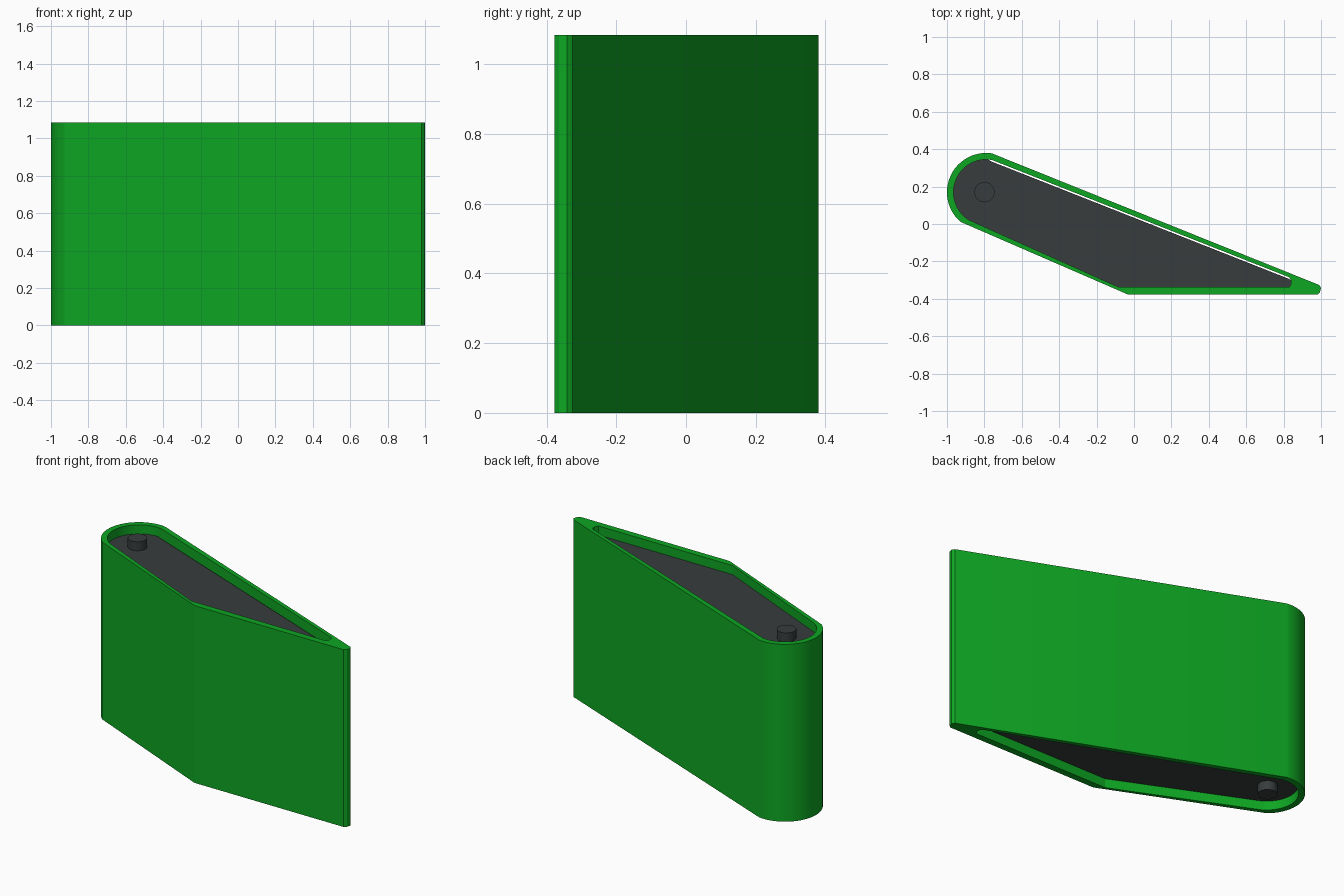
import bpy, bmesh, math

cube = bpy.data.objects.get("Cube")
if cube:
    bpy.data.objects.remove(cube, do_unlink=True)

HEIGHT = 1.085
RECESS = 0.055
CENTRE = (-0.79, 0.17)
ARC_STEPS = 24


def material(name, rgb):
    mat = bpy.data.materials.new(name)
    mat.use_nodes = True
    mat.diffuse_color = (*rgb, 1)
    mat.node_tree.nodes["Principled BSDF"].inputs["Base Color"].default_value = (*rgb, 1)
    return mat


def outline(radius, start, end, tail):
    """Rounded nose, counter-clockwise, followed by the straight sides and tip."""
    pts = []
    for i in range(ARC_STEPS + 1):
        a = math.radians(start + (end - start) * i / ARC_STEPS)
        pts.append((CENTRE[0] + radius * math.cos(a), CENTRE[1] + radius * math.sin(a)))
    return pts + tail


def finish(name, bm, mat):
    bmesh.ops.recalc_face_normals(bm, faces=bm.faces[:])
    mesh = bpy.data.meshes.new(name)
    bm.to_mesh(mesh)
    bm.free()
    obj = bpy.data.objects.new(name, mesh)
    bpy.context.collection.objects.link(obj)
    mesh.materials.append(mat)
    bpy.ops.object.select_all(action="DESELECT")
    obj.select_set(True)
    bpy.context.view_layer.objects.active = obj
    bpy.ops.object.shade_smooth_by_angle(angle=math.radians(20))
    return obj


def loop(bm, pts, z):
    return [bm.verts.new((x, y, z)) for x, y in pts]


def bridge(bm, a, b):
    for i in range(len(a)):
        j = (i + 1) % len(a)
        bm.faces.new((a[i], a[j], b[j], b[i]))


green = material("green", (0.0043, 0.381, 0.016))
charcoal = material("charcoal", (0.038, 0.045, 0.045))

outer = outline(0.21, 82, 229, [(-0.03, -0.378), (0.98, -0.378), (0.994, -0.365),
                                (1.0, -0.342), (0.99, -0.326)])
inner = outline(0.175, 80, 238, [(-0.08, -0.338), (0.83, -0.338), (0.84, -0.32),
                                 (0.84, -0.3), (0.828, -0.284)])

# Hollow outer shell, open at both ends
bm = bmesh.new()
rings = [loop(bm, outer, 0), loop(bm, outer, HEIGHT),
         loop(bm, inner, HEIGHT), loop(bm, inner, 0)]
for k in range(4):
    bridge(bm, rings[k], rings[(k + 1) % 4])
finish("outer_shell", bm, green)

# Recessed core, with a thin gap along the long rear wall
core = list(inner)
core[0] = (core[0][0] - 0.003, core[0][1] - 0.008)
core[-1] = (core[-1][0] - 0.003, core[-1][1] - 0.008)
bm = bmesh.new()
low, high = loop(bm, core, RECESS), loop(bm, core, HEIGHT - RECESS)
bridge(bm, low, high)
bm.faces.new(low)
bm.faces.new(high)
finish("core", bm, charcoal)

# Pivot pins at both ends of the core
for name, z in (("bottom_pin", RECESS / 2), ("top_pin", HEIGHT - RECESS / 2)):
    bm = bmesh.new()
    bmesh.ops.create_cone(bm, cap_ends=True, segments=32, radius1=0.054,
                          radius2=0.054, depth=RECESS)
    bmesh.ops.translate(bm, verts=bm.verts[:], vec=(-0.80, 0.17, z))
    finish(name, bm, charcoal)
